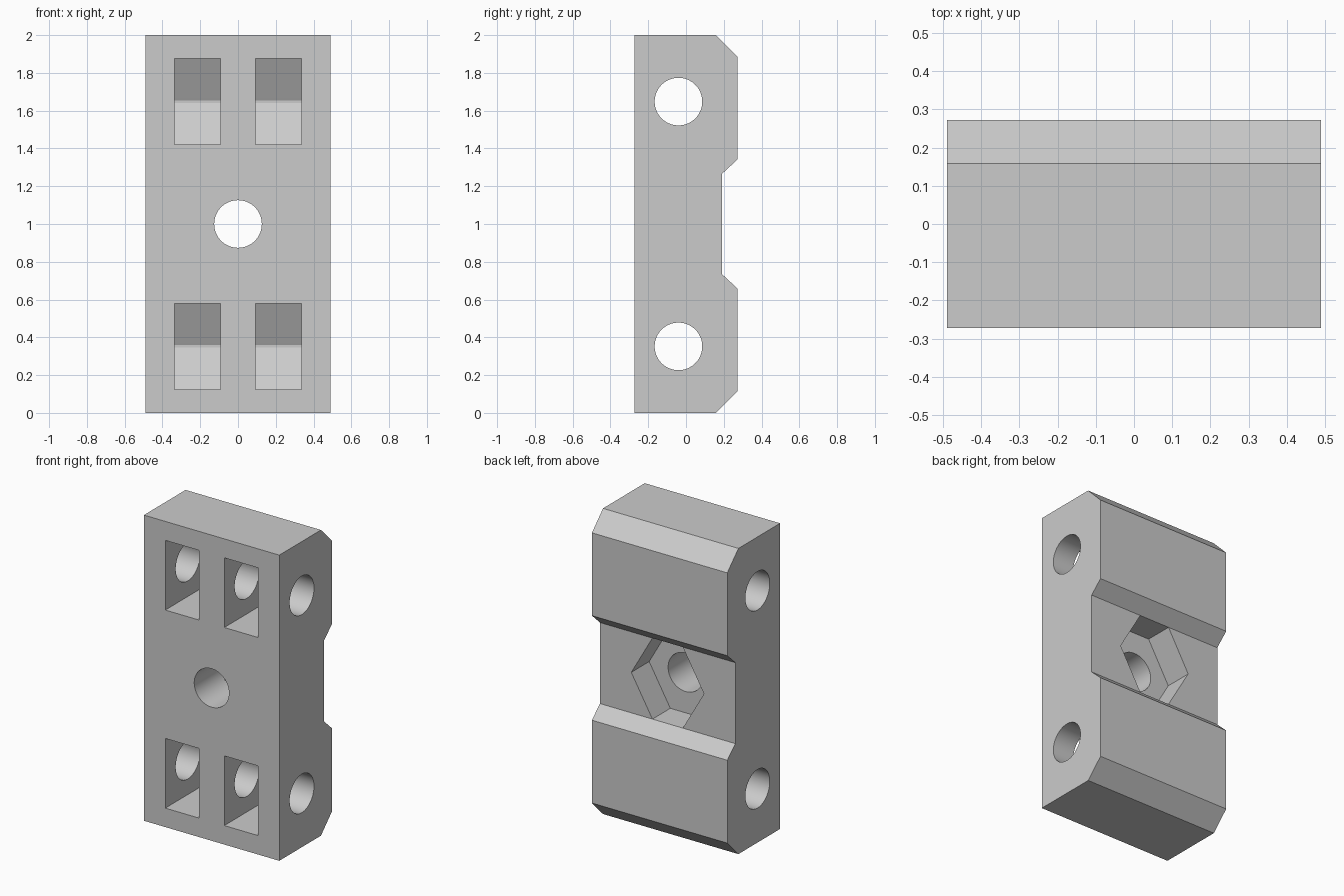
import bpy, bmesh
from math import radians, sin, cos, pi
from mathutils import Vector

if "Cube" in bpy.data.objects:
    bpy.data.objects.remove(bpy.data.objects["Cube"])

grey = bpy.data.materials.new("light grey")
grey.use_nodes = True
colour = (0.6, 0.6, 0.6, 1)
grey.diffuse_color = colour
grey.node_tree.nodes["Principled BSDF"].inputs["Base Color"].default_value = colour


def prism(name, points, depth):
    """Extrude a closed outline of 3D points along the depth vector."""
    bm = bmesh.new()
    face = bm.faces.new([bm.verts.new(p) for p in points])
    side = bmesh.ops.extrude_face_region(bm, geom=[face])
    moved = [g for g in side["geom"] if isinstance(g, bmesh.types.BMVert)]
    bmesh.ops.translate(bm, verts=moved, vec=Vector(depth))
    bmesh.ops.recalc_face_normals(bm, faces=bm.faces)
    mesh = bpy.data.meshes.new(name)
    bm.to_mesh(mesh)
    bm.free()
    mesh.materials.append(grey)
    obj = bpy.data.objects.new(name, mesh)
    bpy.context.collection.objects.link(obj)
    return obj


def circle(radius, count=64):
    return [(radius * cos(2 * pi * i / count), radius * sin(2 * pi * i / count))
            for i in range(count)]


W, T, MID = 0.49, 0.273, 1.0
HOLE_R, HOLE_Y = 0.126, -0.04
HOLE_OFFSET = 0.648

# Block outline: chamfered ends and a sloped groove across the back
upper = [(0.19, 0.265), (T, 0.342), (T, 0.884), (0.158, 1.0), (-T, 1.0)]
outline = upper + [(y, -z) for y, z in reversed(upper)]
block = prism("clamp_block", [(-W, y, MID + z) for y, z in outline], (2 * W, 0, 0))

cutters = []

# Centre bolt hole, front to back
cutters.append(prism("centre_hole_cutter",
                     [(x, -0.5, MID + z) for x, z in circle(HOLE_R)], (0, 1, 0)))

# Six-sided nut recess in the groove floor
recess = [(0.263, 0), (0.11, 0.265), (-0.11, 0.265),
          (-0.263, 0), (-0.11, -0.265), (0.11, -0.265)]
cutters.append(prism("nut_recess_cutter",
                     [(x, 0.005, MID + z) for x, z in recess], (0, 0.25, 0)))

# Side nut pocket profile: open front, V-shaped back with a softened crease
half = 0.228
corner = (0.092, half)
crease = [(0.2, 0.02), (0.207, 0.007)]
top = [(-0.4, half), corner] + crease
pocket = top + [(y, -z) for y, z in reversed(top)]

for end in (-1, 1):
    z0 = MID + end * HOLE_OFFSET
    # Cross holes, side to side
    cutters.append(prism("cross_hole_cutter",
                         [(-0.6, HOLE_Y + y, z0 + z) for y, z in circle(HOLE_R)],
                         (1.2, 0, 0)))
    for x0 in (-0.335, 0.092):
        cutters.append(prism("pocket_cutter",
                             [(x0, y, z0 + z) for y, z in pocket], (0.243, 0, 0)))

for cutter in cutters:
    cutter.hide_render = True
    mod = block.modifiers.new(cutter.name, "BOOLEAN")
    mod.operation = "DIFFERENCE"
    mod.solver = "EXACT"
    mod.object = cutter

# Bake the cuts, then remove the cutters
bpy.context.view_layer.update()
graph = bpy.context.evaluated_depsgraph_get()
baked = bpy.data.meshes.new_from_object(block.evaluated_get(graph))
block.modifiers.clear()
block.data = baked
for cutter in cutters:
    bpy.data.objects.remove(cutter)

# Smooth the round holes, keep the edges sharp
bpy.ops.object.select_all(action="DESELECT")
block.select_set(True)
bpy.context.view_layer.objects.active = block
bpy.ops.object.shade_smooth_by_angle(angle=radians(28))
